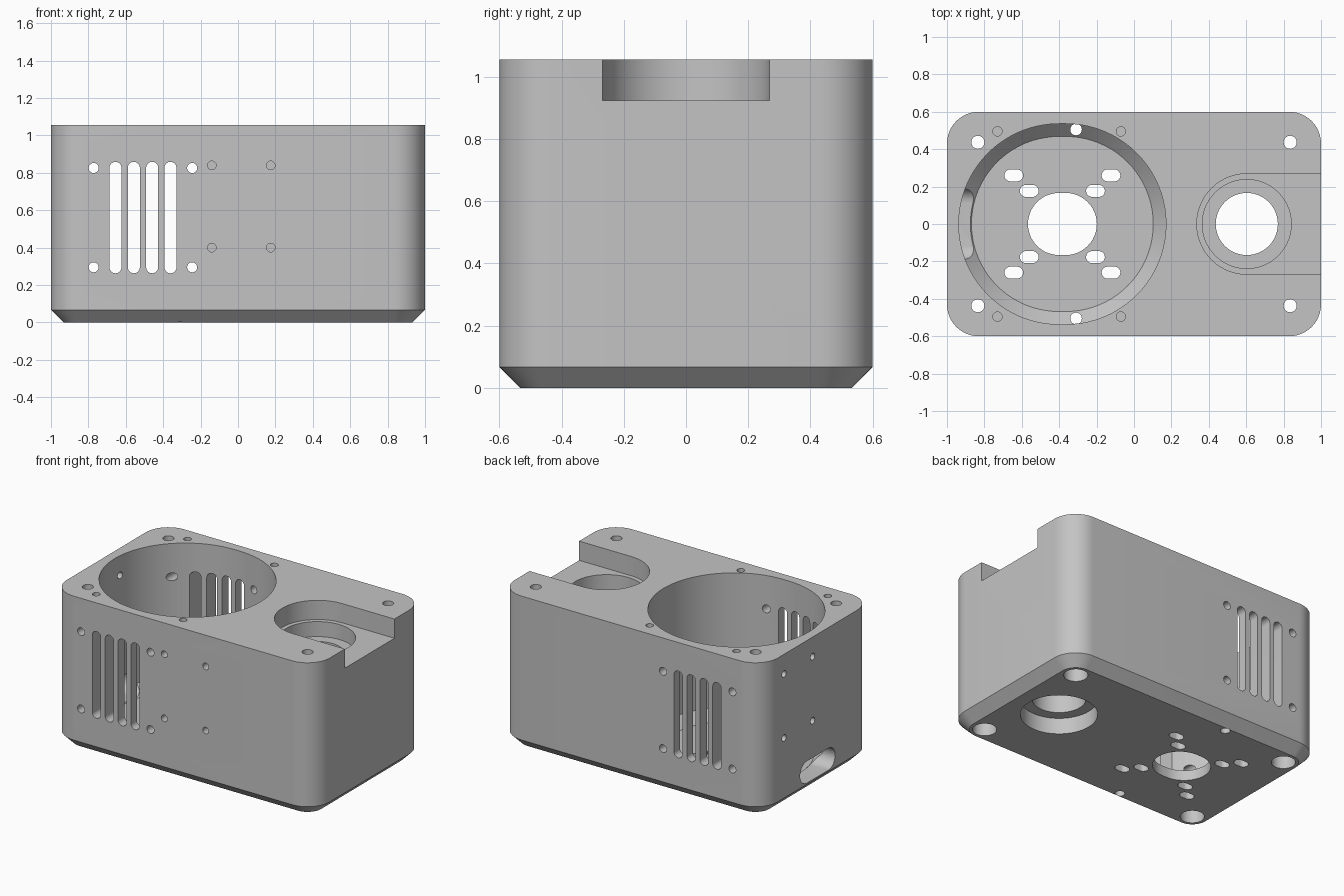
import bpy, bmesh, math

old = bpy.data.objects.get("Cube")
if old:
    bpy.data.objects.remove(old, do_unlink=True)

HEIGHT = 1.055
FLOOR = 0.07
SHIFT = 0.018          # half the straight run of the adjustment slots
MOTOR_X = -0.383
BORE_X = 0.603

grey = bpy.data.materials.new("plain grey")
grey.use_nodes = True
grey.diffuse_color = (0.55, 0.55, 0.55, 1)
grey.node_tree.nodes["Principled BSDF"].inputs["Base Color"].default_value = grey.diffuse_color


def outline(hx, hy, r, steps):
    """Rounded rectangle, which is also a slot or a circle."""
    pts = []
    for k, (sx, sy) in enumerate([(1, 1), (-1, 1), (-1, -1), (1, -1)]):
        for i in range(steps + 1):
            a = math.pi / 2 * (k + i / steps)
            pts.append((sx * (hx - r) + r * math.cos(a), sy * (hy - r) + r * math.sin(a)))
    return pts


def solid(name, centre, half, r, sections, axis="Z", steps=8):
    """Loft a rounded outline through (depth, inset) sections along an axis."""
    bm = bmesh.new()
    rings = []
    for depth, inset in sections:
        ring = []
        for u, v in outline(half[0] - inset, half[1] - inset, r - inset, steps):
            u, v = u + centre[0], v + centre[1]
            co = {"X": (depth, u, v), "Y": (u, depth, v), "Z": (u, v, depth)}[axis]
            ring.append(bm.verts.new(co))
        rings.append(ring)
    n = len(rings[0])
    for a, b in zip(rings, rings[1:]):
        for i in range(n):
            bm.faces.new((a[i], a[(i + 1) % n], b[(i + 1) % n], b[i]))
    bm.faces.new(rings[0])
    bm.faces.new(rings[-1])
    bmesh.ops.remove_doubles(bm, verts=bm.verts, dist=1e-5)
    bmesh.ops.recalc_face_normals(bm, faces=bm.faces)
    mesh = bpy.data.meshes.new(name)
    bm.to_mesh(mesh)
    bm.free()
    mesh.materials.append(grey)
    obj = bpy.data.objects.new(name, mesh)
    bpy.context.collection.objects.link(obj)
    return obj


# Housing block with rounded corners and a chamfered base
housing = solid("housing", (0, 0), (1, 0.6), 0.17,
                [(0, 0.067), (0.067, 0), (HEIGHT, 0)], steps=12)
bpy.context.view_layer.objects.active = housing
housing.select_set(True)


def cut(centre, half, r, start, end, axis="Z", steps=8, sections=None):
    tool = solid("cutter", centre, half, r, sections or [(start, 0), (end, 0)], axis, steps)
    tool.hide_render = True
    mod = housing.modifiers.new("cut", "BOOLEAN")
    mod.operation = "DIFFERENCE"
    mod.solver = "EXACT"
    mod.object = tool
    bpy.ops.object.modifier_apply(modifier=mod.name)
    bpy.data.objects.remove(tool, do_unlink=True)


def drill(u, v, r, start, end, axis="Z", steps=5):
    cut((u, v), (r, r), r, start, end, axis, steps)


# Large pocket with a chamfered floor edge
cut((MOTOR_X, 0), (0.536 + SHIFT, 0.536), 0.536, 0, 0, steps=20,
    sections=[(FLOOR, 0.068), (FLOOR + 0.067, 0), (HEIGHT + 0.2, 0)])

# Shaft opening and mounting slots in the pocket floor
cut((MOTOR_X, 0), (0.166 + SHIFT, 0.166), 0.166, -0.1, 0.2, steps=12)
for d in (0.177, 0.26):
    for sx in (-1, 1):
        for sy in (-1, 1):
            cut((MOTOR_X + sx * d, sy * d), (0.032 + SHIFT, 0.032), 0.032, -0.1, 0.2)

# Open notch and stepped bore at the left end
cut((0.936, 0), (0.6, 0.269), 0.268, 0.923, HEIGHT + 0.2, steps=14)
drill(BORE_X, 0, 0.166, -0.1, HEIGHT + 0.1, steps=14)
drill(BORE_X, 0, 0.238, 0.82, HEIGHT + 0.1, steps=14)
drill(BORE_X, 0, 0.238, -0.1, 0.11, steps=14)

for sy in (-1, 1):
    # Corner bolt holes, counterbored from below
    for sx in (-1, 1):
        drill(sx * 0.835, sy * 0.437, 0.035, -0.1, HEIGHT + 0.1)
        drill(sx * 0.835, sy * 0.437, 0.075, -0.1, 0.15, steps=8)
    # Blind holes around the pocket rim, and a drain hole at its floor edge
    for x in (-0.73, -0.07):
        drill(x, sy * 0.495, 0.025, HEIGHT - 0.15, HEIGHT + 0.1)
    drill(-0.31, sy * 0.505, 0.031, -0.1, 0.25)

# Vent slots and fan screw holes through front and back walls
for i in range(4):
    cut((-0.655 + i * 0.098, 0.561), (0.032, 0.298), 0.032, -0.8, 0.8, "Y")
for x in (-0.772, -0.245):
    for z in (0.295, 0.826):
        drill(x, z, 0.027, -0.8, 0.8, "Y")

# Blind screw holes in the front wall
for x in (-0.14, 0.175):
    for z in (0.4, 0.84):
        drill(x, z, 0.023, -0.8, -0.5, "Y")

# Screw holes and cable slot in the right wall
for y in (0.054, 0.364):
    for z in (0.48, 0.92):
        drill(y, z, 0.023, -1.2, -0.88, "X")
cut((0, 0.151), (0.19, 0.075), 0.074, -1.2, -0.7, "X")

bpy.ops.object.shade_smooth_by_angle(angle=math.radians(30))
